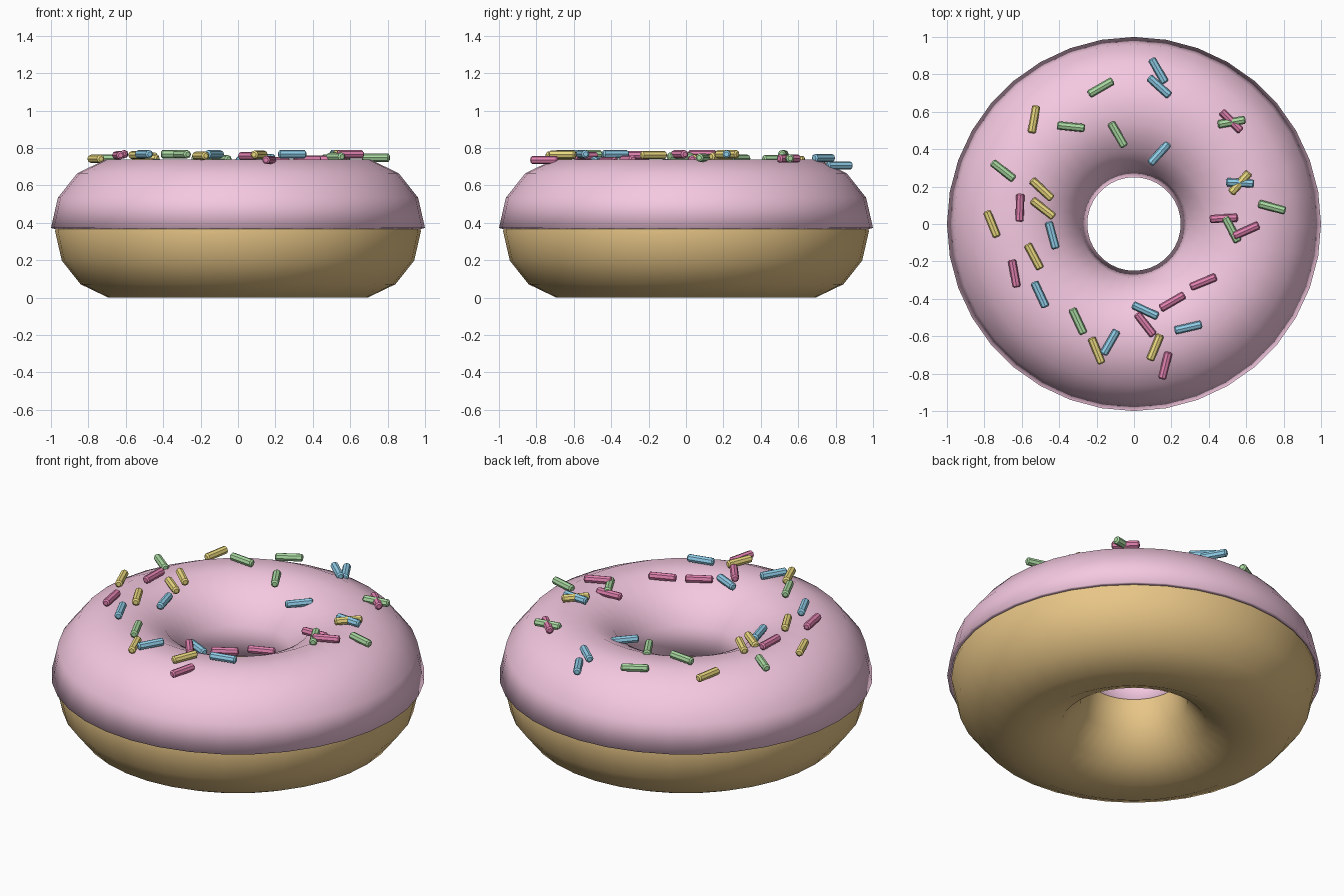
import bpy, bmesh
from math import cos, sin, pi, radians, hypot, sqrt

if "Cube" in bpy.data.objects:
    bpy.data.objects.remove(bpy.data.objects["Cube"])

MAJOR, MINOR = 36, 14


def material(name, rgb):
    m = bpy.data.materials.new(name)
    m.diffuse_color = (*rgb, 1)
    m.use_nodes = True
    m.node_tree.nodes["Principled BSDF"].inputs["Base Color"].default_value = m.diffuse_color
    return m


def add_object(name, mesh, mat):
    ob = bpy.data.objects.new(name, mesh)
    bpy.context.collection.objects.link(ob)
    if not mesh.materials:
        mesh.materials.append(mat)
    return ob


def ring_mesh(name, R, r, zc, steps):
    """Sweep a circle (or its upper half) around z."""
    closed = steps == MINOR
    rows = steps if closed else steps + 1
    verts, faces = [], []
    for i in range(MAJOR):
        a = 2 * pi * i / MAJOR
        for j in range(rows):
            t = 2 * pi * j / MINOR
            d = R + r * cos(t)
            verts.append((d * cos(a), d * sin(a), zc + r * sin(t)))
    for i in range(MAJOR):
        p, q = i * rows, (i + 1) % MAJOR * rows
        for j in range(steps):
            k = (j + 1) % rows
            faces.append((p + j, q + j, q + k, p + k))
    me = bpy.data.meshes.new(name)
    me.from_pydata(verts, [], faces)
    me.shade_smooth()
    return me


# Dough ring
add_object("dough", ring_mesh("dough", 0.615, 0.363, 0.355, MINOR),
           material("dough_brown", (0.80, 0.56, 0.24)))

# Icing shell over the upper half
IR, Ir, Iz = 0.625, 0.375, 0.372
icing = add_object("icing", ring_mesh("icing", IR, Ir, Iz, MINOR // 2),
                   material("icing_pink", (0.91, 0.58, 0.75)))
shell = icing.modifiers.new("thickness", 'SOLIDIFY')
shell.thickness = 0.02
shell.offset = -1

# Sprinkle meshes: one rounded rod per colour, lying along x
COLOURS = {"magenta": (0.75, 0.22, 0.43), "blue": (0.28, 0.62, 0.82),
           "green": (0.40, 0.70, 0.36), "yellow": (0.85, 0.71, 0.22)}


def rod_mesh(name, mat):
    profile = [(-0.075, 0.013), (-0.068, 0.022), (0.068, 0.022), (0.075, 0.013)]
    bm = bmesh.new()
    rings = [[bm.verts.new((x, r * cos(k * pi / 4), r * sin(k * pi / 4)))
              for k in range(8)] for x, r in profile]
    for a, b in zip(rings, rings[1:]):
        for k in range(8):
            bm.faces.new((a[k], a[k - 1], b[k - 1], b[k]))
    bm.faces.new(rings[0])
    bm.faces.new(rings[-1])
    bmesh.ops.recalc_face_normals(bm, faces=bm.faces)
    me = bpy.data.meshes.new(name)
    bm.to_mesh(me)
    bm.free()
    me.materials.append(mat)
    return me


# Sprinkle layout per colour: x, y, turn in degrees
SPRINKLES = {
    "magenta": [(.52, .55, -45), (.48, .03, 3), (.60, -.035, 24), (-.61, .087, 88),
                (-.64, -.265, -80), (.37, -.31, 22), (.205, -.415, 30),
                (.06, -.537, -52), (.167, -.757, 76)],
    "blue": [(.13, .82, -60), (.135, .735, -42), (.135, .377, 48), (.567, .22, -3),
             (-.437, -.06, -75), (-.503, -.377, -65), (.06, -.463, -25),
             (.29, -.553, 13), (-.128, -.633, 60)],
    "green": [(-.177, .73, 30), (-.337, .52, -6), (-.087, .478, -60), (.522, .545, 10),
              (.738, .09, -15), (.522, -.03, -62), (-.70, .285, -38), (-.30, -.52, -65)],
    "yellow": [(-.535, .56, 80), (.567, .22, 48), (-.493, .185, -43), (-.487, .083, -38),
               (-.76, 0, -68), (-.535, -.174, -62), (-.20, -.677, -68), (.113, -.66, 68)],
}
for colour, places in SPRINKLES.items():
    mat = material("sprinkle_" + colour, COLOURS[colour])
    mesh = rod_mesh("sprinkle_" + colour, mat)
    for n, (x, y, turn) in enumerate(places, 1):
        ob = add_object(f"sprinkle_{colour}_{n}", mesh, mat)
        height = sqrt(Ir ** 2 - (hypot(x, y) - IR) ** 2)
        ob.location = (x, y, Iz + height + 0.02)
        ob.rotation_euler.z = radians(turn)
